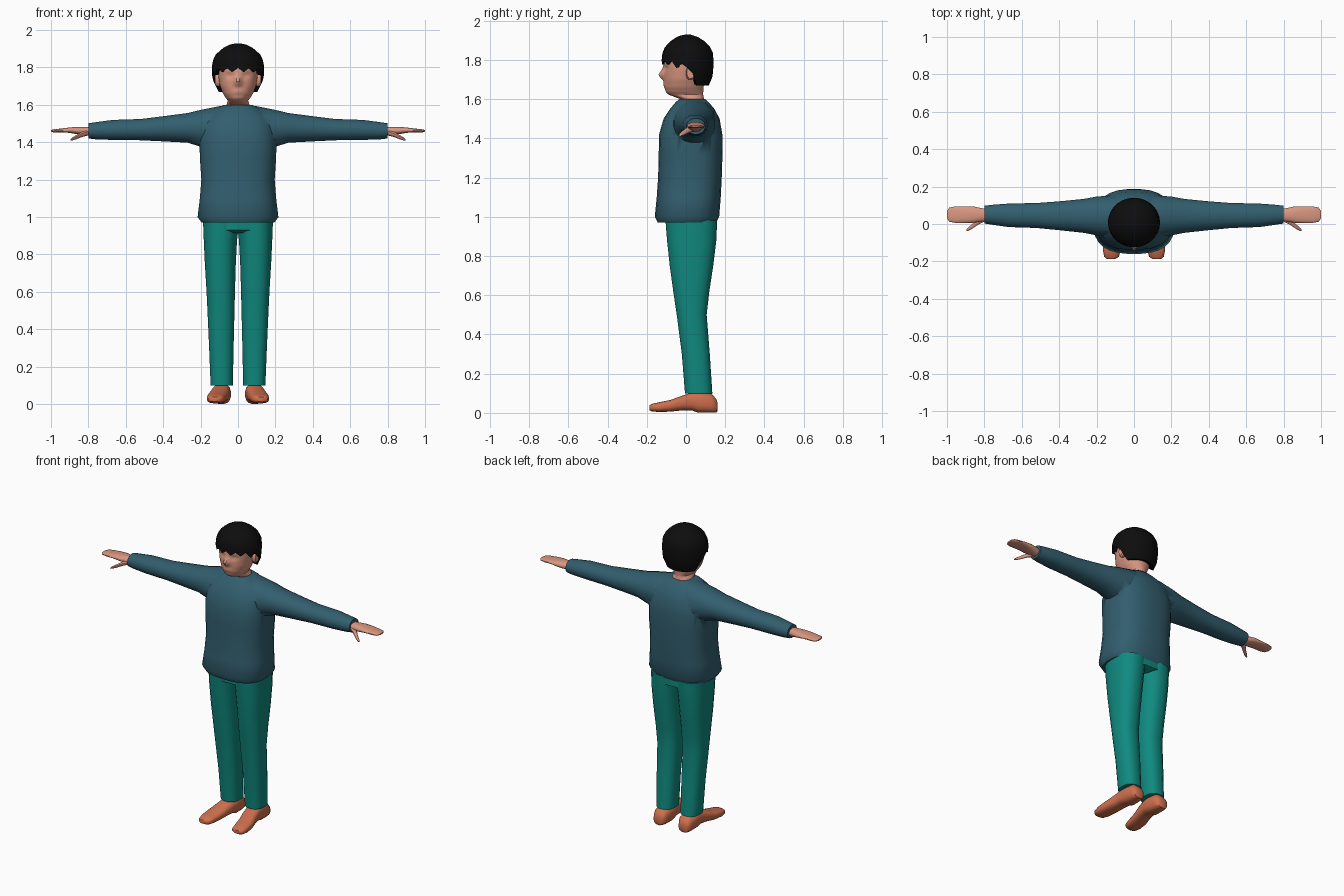
import bpy, bmesh, math


def material(name, rgb):
    m = bpy.data.materials.new(name)
    m.diffuse_color = (*rgb, 1)
    return m


SKIN = material("skin", (0.70, 0.31, 0.22))
SWEATER = material("sweater_blue", (0.032, 0.112, 0.155))
PANTS = material("trouser_teal", (0.005, 0.255, 0.215))
LEATHER = material("shoe_leather", (0.62, 0.16, 0.075))
HAIR = material("hair_black", (0.004, 0.004, 0.004))


def finish(name, bm, mat, mirror=False, angle=45):
    bmesh.ops.recalc_face_normals(bm, faces=bm.faces)
    me = bpy.data.meshes.new(name)
    bm.to_mesh(me)
    bm.free()
    me.materials.append(mat)
    ob = bpy.data.objects.new(name, me)
    bpy.context.collection.objects.link(ob)
    bpy.ops.object.select_all(action='DESELECT')
    ob.select_set(True)
    bpy.context.view_layer.objects.active = ob
    bpy.ops.object.shade_smooth_by_angle(angle=math.radians(angle))
    if mirror:
        mod = ob.modifiers.new("mirror", 'MIRROR')
        mod.use_bisect_axis[0] = False
        mod.use_mirror_merge = False
    return ob


def grid_faces(bm, rows):
    n = len(rows[0])
    for a, b in zip(rows, rows[1:]):
        for i in range(n):
            j = (i + 1) % n
            bm.faces.new((a[i], a[j], b[j], b[i]))
    bm.faces.new(rows[0])
    bm.faces.new(rows[-1])


def loft(name, rings, axis, mat, n=20, power=2.3, steps=1, deform=None, mirror=False):
    """Skin rings (position, a_min, a_max, b_min, b_max) along an axis."""
    dense = []
    for r, s in zip(rings, rings[1:]):
        dense += [[u + (v - u) * k / steps for u, v in zip(r, s)] for k in range(steps)]
    dense.append(rings[-1])
    bm = bmesh.new()
    rows = []
    for t, a0, a1, b0, b1 in dense:
        row = []
        for i in range(n):
            w = 2 * math.pi * (i + 0.5) / n
            c, s = math.cos(w), math.sin(w)
            a = (a0 + a1) / 2 + (a1 - a0) / 2 * math.copysign(abs(c) ** (2 / power), c)
            b = (b0 + b1) / 2 + (b1 - b0) / 2 * math.copysign(abs(s) ** (2 / power), s)
            p = {'x': (t, a, b), 'y': (a, t, b), 'z': (a, b, t)}[axis]
            row.append(bm.verts.new(deform(*p) if deform else p))
        rows.append(row)
    grid_faces(bm, rows)
    return finish(name, bm, mat, mirror)


# Sweater: body and sleeves fused into one surface
body = loft("sweater", [
    (0.97, -.195, .195, -.145, .155), (1.00, -.217, .217, -.16, .17),
    (1.10, -.205, .205, -.15, .178), (1.20, -.197, .197, -.143, .183),
    (1.32, -.205, .205, -.14, .187), (1.42, -.207, .207, -.138, .186),
    (1.50, -.19, .19, -.115, .172), (1.55, -.155, .155, -.082, .145),
    (1.585, -.11, .11, -.052, .115), (1.60, -.075, .075, -.035, .10)],
    'z', SWEATER, n=28, power=2.6)
sleeves = loft("sleeves", [
    (.02, -.05, .14, 1.36, 1.597), (.10, -.07, .155, 1.36, 1.594),
    (.20, -.062, .148, 1.375, 1.574), (.27, -.048, .135, 1.397, 1.557),
    (.40, -.034, .122, 1.404, 1.54), (.52, -.022, .113, 1.41, 1.525),
    (.67, -.017, .11, 1.412, 1.52), (.76, -.004, .103, 1.415, 1.508),
    (.80, .002, .098, 1.42, 1.502)], 'x', SWEATER, n=20, power=2.1, mirror=True)
union = body.modifiers.new("union", 'BOOLEAN')
union.operation, union.solver, union.object = 'UNION', 'EXACT', sleeves
bpy.context.view_layer.objects.active = body
bpy.ops.object.modifier_apply(modifier="union")
bpy.data.objects.remove(sleeves)

# Trousers
loft("trouser_seat", [
    (.915, -.12, .12, -.07, .12), (.93, -.185, .185, -.102, .155),
    (.99, -.185, .185, -.105, .155)], 'z', PANTS, n=24, power=2.6)
loft("trouser_legs", [
    (.10, .027, .147, -.006, .135), (.30, .023, .155, -.022, .122),
    (.50, .018, .164, -.048, .106), (.62, .015, .170, -.066, .12),
    (.75, .011, .178, -.084, .14), (.88, .004, .184, -.098, .156),
    (.98, -.01, .188, -.106, .16)], 'z', PANTS, power=2.4, mirror=True)

# Shoes: upper with an ankle, toes turned slightly outwards
loft("shoes", [
    (-.187, .10, .145, .014, .038), (-.175, .08, .16, .008, .046),
    (-.14, .071, .167, .004, .054), (-.08, .06, .164, .006, .066),
    (-.02, .048, .148, .012, .088), (.03, .042, .14, .012, .105),
    (.06, .038, .138, .001, .108), (.13, .042, .136, .0, .10),
    (.155, .055, .125, .002, .07), (.161, .07, .11, .01, .05)],
    'y', LEATHER, n=16, power=2.7, mirror=True)

# Hands and thumbs
loft("hands", [
    (.78, .015, .08, 1.432, 1.482), (.82, .012, .086, 1.437, 1.483),
    (.86, .006, .095, 1.443, 1.483), (.91, .004, .095, 1.451, 1.478),
    (.96, .006, .094, 1.451, 1.472), (.988, .012, .088, 1.453, 1.469),
    (1.0, .03, .07, 1.457, 1.465)], 'x', SKIN, n=16, mirror=True)
loft("thumbs", [
    (.80, .012, .055, 1.437, 1.468), (.835, -.006, .03, 1.428, 1.456),
    (.865, -.026, .0, 1.416, 1.438), (.885, -.037, -.016, 1.410, 1.426),
    (.895, -.037, -.026, 1.409, 1.417)], 'x', SKIN, n=10, power=2, mirror=True)


# Head: neck to crown, with nose, eye sockets and lips pressed into the front
def bump(x, z, cx, cz, wx, wz):
    return math.exp(-((x - cx) / wx) ** 2 - ((z - cz) / wz) ** 2)


def face(x, y, z):
    if y < -.03:
        side = abs(x)
        y -= .034 * bump(x, z, 0, 1.722, .016, .02)
        y -= .012 * bump(x, z, 0, 1.75, .012, .02)
        y -= .008 * bump(x, z, 0, 1.672, .026, .009)
        y += .004 * bump(x, z, 0, 1.667, .024, .004)
        y += .011 * bump(side, z, .042, 1.757, .02, .012)
        y -= .005 * bump(side, z, .045, 1.782, .03, .01)
    return x, y, z


loft("head", [
    (1.56, -.066, .066, -.015, .09), (1.60, -.062, .062, -.03, .092),
    (1.622, -.054, .054, -.088, .088), (1.635, -.064, .064, -.102, .088),
    (1.66, -.08, .08, -.110, .09), (1.70, -.096, .096, -.113, .095),
    (1.75, -.105, .105, -.113, .10), (1.80, -.108, .108, -.113, .10),
    (1.86, -.09, .09, -.08, .085)],
    'z', SKIN, n=48, power=2.15, steps=4, deform=face)
loft("ears", [
    (.095, .0, .04, 1.70, 1.765), (.112, -.002, .046, 1.695, 1.77),
    (.122, .004, .044, 1.705, 1.765)], 'x', SKIN, n=12, power=2, mirror=True)

# Hair: cap with a jagged fringe, clear of the ears and long at the nape
PROFILE = [(1.928, .12), (1.922, .32), (1.905, .56), (1.872, .84), (1.835, .97),
           (1.79, 1.0), (1.74, .98), (1.70, .94), (1.665, .80)]


def hair_radius(z):
    for (z0, r0), (z1, r1) in zip(PROFILE, PROFILE[1:]):
        if z >= z1:
            return r0 + (r1 - r0) * (z0 - z) / (z0 - z1)
    return PROFILE[-1][1]


def hair_bottom(i, back):
    if back < .1:
        fringe = 1.785 if back < -.5 else 1.768
        return fringe + (.012 if i % 2 else -.010)
    return max(1.668, 1.765 - (back - .1) * .3)


COLS, ROWS = 28, 9
bm = bmesh.new()
rows = []
for k in range(ROWS + 1):
    row = []
    for i in range(COLS):
        w = 2 * math.pi * i / COLS
        c, s = math.cos(w), math.sin(w)
        t = min(k / (ROWS - 1), 1) ** 1.5
        z = 1.928 + (hair_bottom(i, s) - 1.928) * t
        r = hair_radius(z)
        if k == ROWS:  # underside tucked into the head
            r, z = .62, z + .008
        row.append(bm.verts.new((.14 * r * c, .008 + .133 * r * s, z)))
    rows.append(row)
grid_faces(bm, rows)
finish("hair", bm, HAIR, angle=35)
